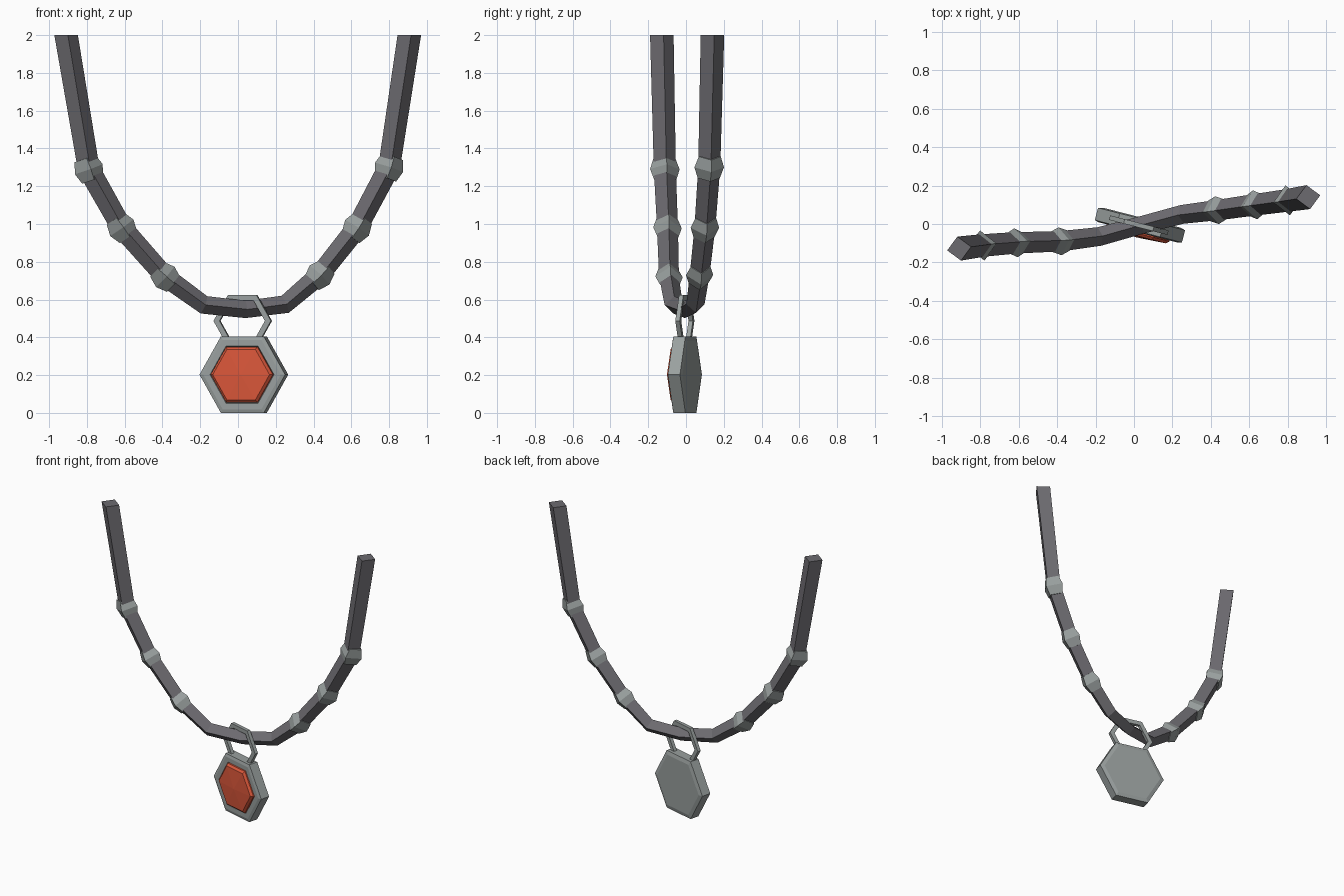
import bpy, math
from mathutils import Vector, Matrix

if "Cube" in bpy.data.objects:
    bpy.data.objects.remove(bpy.data.objects["Cube"])


def material(name, rgb):
    m = bpy.data.materials.new(name)
    m.diffuse_color = (*rgb, 1)
    m.use_nodes = True
    m.node_tree.nodes["Principled BSDF"].inputs["Base Color"].default_value = m.diffuse_color
    return m


CORD = material("dark cord", (0.15, 0.145, 0.16))
METAL = material("grey metal", (0.32, 0.35, 0.345))
GEM = material("red gem", (0.70, 0.095, 0.042))


def loft(name, rings, mat, closed=False):
    """Skin equal-sized rings of points; cap the ends unless closed."""
    n, k = len(rings[0]), len(rings)
    verts = [p for r in rings for p in r]
    faces = []
    for i in range(k if closed else k - 1):
        a, b = i * n, (i + 1) % k * n
        for j in range(n):
            q = (j + 1) % n
            faces.append((a + j, a + q, b + q, b + j))
    if not closed:
        faces += [tuple(range(n))[::-1], tuple(range((k - 1) * n, k * n))]
    me = bpy.data.meshes.new(name)
    me.from_pydata(verts, [], faces)
    me.materials.append(mat)
    ob = bpy.data.objects.new(name, me)
    bpy.context.collection.objects.link(ob)
    import bmesh
    bm = bmesh.new()
    bm.from_mesh(me)
    bmesh.ops.recalc_face_normals(bm, faces=bm.faces)
    bm.to_mesh(me)
    bm.free()
    return ob


FRONT = Vector((0.15, -1, 0)).normalized()


def diamond(c, t, r):
    """Four-sided ring round the point c, across the direction t."""
    t = t.normalized()
    n = t.cross(FRONT).normalized()
    b = n.cross(t)
    return [c + n * r, c + b * r, c - n * r, c - b * r]


# Cord path: x, y, z, half diagonal
PATH = [(-0.91, -0.128, 2.0, 0.063), (-0.79, -0.112, 1.29, 0.059),
        (-0.615, -0.098, 0.98, 0.056), (-0.385, -0.09, 0.72, 0.053),
        (-0.18, -0.065, 0.572, 0.049), (0.04, -0.005, 0.548, 0.046),
        (0.25, 0.05, 0.575, 0.049), (0.432, 0.072, 0.73, 0.053),
        (0.63, 0.10, 0.98, 0.056), (0.80, 0.123, 1.30, 0.059),
        (0.907, 0.14, 2.0, 0.063)]
pts = [Vector(p[:3]) for p in PATH]
tans = []
for i in range(len(pts)):
    if i in (0, len(pts) - 1):
        tans.append(Vector((0, 0, -1 if i == 0 else 1)))  # level cut ends
    else:
        tans.append(((pts[i] - pts[i - 1]).normalized()
                     + (pts[i + 1] - pts[i]).normalized()).normalized())
loft("cord", [diamond(c, t, p[3]) for c, t, p in zip(pts, tans, PATH)], CORD)

# Double-cone beads at the bends
for i in (1, 2, 3, 7, 8, 9):
    c, t = pts[i], tans[i]
    r = PATH[i][3]
    loft("bead", [diamond(c + t * d, t, s) for d, s in
                  ((-0.06, r), (0, r + 0.02), (0.06, r))], METAL)

# Pendant parts: hexagonal rings, turned a little about z
TURN = Matrix.Rotation(math.radians(-14.4), 3, 'Z')


def hexagon(centre, r, y):
    return [centre + TURN @ Vector((r * math.cos(a), y, r * math.sin(a)))
            for a in (math.pi / 3 * k for k in range(6))]


MID = Vector((0.031, -0.006, 0.2025))
loft("pendant_case", [hexagon(MID, r, y) for r, y in
     ((0.205, 0.04), (0.234, 0.033), (0.234, -0.033), (0.212, -0.039),
      (0.175, -0.039), (0.17, -0.03))], METAL)
loft("pendant_gem", [hexagon(MID, r, y) for r, y in
     ((0.17, -0.025), (0.17, -0.044), (0.155, -0.058), (0.002, -0.066))], GEM)

# Hanging loop round the cord
LOOP = Vector((0.025, -0.006, 0.487))
loft("hanging_loop", [hexagon(LOOP, r, y) for r, y in
     ((0.157, 0.012), (0.157, -0.012), (0.124, -0.012), (0.124, 0.012))],
     METAL, closed=True)
